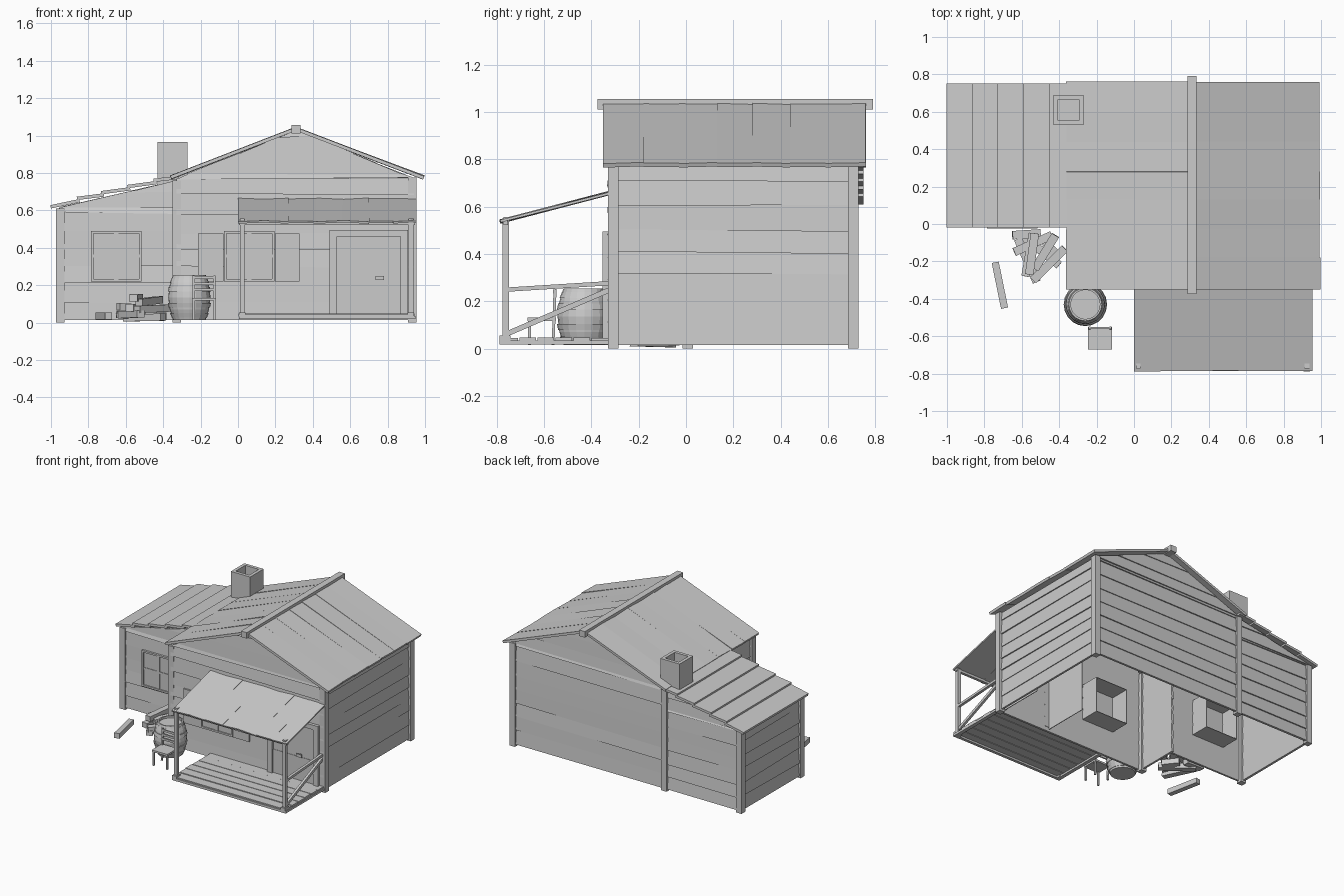
import bpy, bmesh, math, random
from mathutils import Vector as V

if "Cube" in bpy.data.objects:
    bpy.data.objects.remove(bpy.data.objects["Cube"])
random.seed(4)
R = lambda a: random.uniform(-a, a)


def build(name, hexas):
    """One object out of eight-cornered blocks, each given as two matching quads."""
    bm = bmesh.new()
    for a, b in hexas:
        p = [bm.verts.new(v) for v in a]
        q = [bm.verts.new(v) for v in b]
        bm.faces.new(p)
        bm.faces.new(q[::-1])
        for i in range(4):
            j = (i + 1) % 4
            bm.faces.new((p[i], q[i], q[j], p[j]))
    bmesh.ops.recalc_face_normals(bm, faces=bm.faces)
    me = bpy.data.meshes.new(name)
    bm.to_mesh(me)
    bm.free()
    ob = bpy.data.objects.new(name, me)
    bpy.context.collection.objects.link(ob)
    return ob


def box(x0, x1, y0, y1, z0, z1):
    q = lambda z: [(x0, y0, z), (x1, y0, z), (x1, y1, z), (x0, y1, z)]
    return q(z0), q(z1)


def beam(p, q, w, h):
    p, q = V(p), V(q)
    d = (q - p).normalized()
    s = d.cross(V((0, 0, 1)) if abs(d.z) < .95 else V((0, 1, 0))).normalized()
    u = s.cross(d)
    ring = [s * w / 2 * i + u * h / 2 * j for i, j in ((-1, -1), (1, -1), (1, 1), (-1, 1))]
    return [p + o for o in ring], [q + o for o in ring]


def slab(corners, t):
    c = [V(p) for p in corners]
    n = (c[1] - c[0]).cross(c[3] - c[0]).normalized()
    n = n if n.z > 0 else -n
    return c, [p + n * t for p in c]


def wall(name, axis, plane, out, lo, hi, top, breaks=()):
    """Lapped siding; lo(z) and hi(z) trim the board ends to the roof line."""
    def pt(s, d, z):
        return (s, plane + out * d, z) if axis == 'x' else (plane + out * d, s, z)
    zs = [.015]
    while zs[-1] < top - .13:
        zs.append(zs[-1] + .1 + R(.012))
    zs = sorted(zs + list(breaks)) + [top]
    parts = []
    for i, (z0, z1) in enumerate(zip(zs, zs[1:])):
        j = R(.006) if i else 0
        k = R(.003)
        up = z1 + (.008 if z1 < top and z1 not in breaks else 0)
        e = .016 + k
        outer = [pt(lo(z0), e, z0 + j), pt(hi(z0), e - k, z0 - j),
                 pt(hi(up), .008 - k, up), pt(lo(up), .008, up)]
        inner = [pt(lo(z0), 0, z0 + j), pt(hi(z0), 0, z0 - j),
                 pt(hi(up), -.005, up), pt(lo(up), -.005, up)]
        parts.append((inner, outer))
    build(name, parts)


# Siding of the main house: gable ends, long right wall, short left return
RX, RZ, EZ = .31, 1.03, .77
gl = lambda z: -.33 if z < EZ else RX - (RZ - z) / (RZ - EZ) * .64
gr = lambda z: .94 if z < EZ else RX + (RZ - z) / (RZ - EZ) * .63
wall("front_gable_wall", 'x', -.315, -1, gl, gr, RZ, (EZ,))
wall("back_gable_wall", 'x', .705, 1, gl, gr, RZ, (EZ,))
f0, f1 = (lambda z: -.32), (lambda z: .71)
wall("right_wall", 'y', .925, 1, f0, f1, .775)
wall("left_return_wall", 'y', -.32, -1, f0, lambda z: .02, .765)

# Siding of the side wing, cut to its single slope
wl = lambda z: -.955 if z < .615 else -.955 + (z - .615) / .145 * .625
wr = lambda z: -.32
wall("wing_front_wall", 'x', .005, -1, wl, wr, .755, (.615,))
wall("wing_back_wall", 'x', .705, 1, wl, wr, .755, (.615,))
wall("wing_left_wall", 'y', -.945, -1, lambda z: .01, f1, .615)

# Corner posts
posts = [(-.35, -.33, .76), (-.35, .685, .76), (.91, -.33, .775), (.91, .685, .775),
         (-.972, -.015, .61), (-.972, .685, .61)]
build("corner_posts", [box(x, x + .045, y, y + .045, 0, z) for x, y, z in posts])

# Main roof boards running down both slopes
for name, ex in (("roof_left_slope", -.36), ("roof_right_slope", .99)):
    ys = [-.35, -.18, -.03, .13, .28, .44, .59, .76]
    parts = []
    for a, b in zip(ys, ys[1:]):
        e = ex - math.copysign(abs(R(.006)), ex - RX)
        d, t = R(.004), R(.003)
        parts.append(slab([(RX, a, 1.025 + d), (RX, b, 1.025 - d),
                           (e, b, .768 - t), (e, a, .768 + t)], .018))
    build(name, parts)
build("ridge_beam", [box(.287, .335, -.375, .79, 1.01, 1.055)])

# Wing roof: overlapping boards along the depth
xs = [-1, -.86, -.73, -.59, -.45, -.33]
zr = lambda x: .61 + (x + 1) * .235
build("wing_roof", [slab([(a, -.02, zr(a) + (.012 if a > -1 else 0)), (b + .015, -.02, zr(b)),
                          (b + .015, .75, zr(b)), (a, .75, zr(a) + (.012 if a > -1 else 0))], .018)
                    for a, b in zip(xs, xs[1:])])

# Hollow chimney
cx0, cx1, cy0, cy1, w = -.43, -.27, .53, .69, .024
build("chimney", [box(cx0, cx1, cy0, cy0 + w, .66, .965), box(cx0, cx1, cy1 - w, cy1, .66, .965),
                  box(cx0, cx0 + w, cy0 + w, cy1 - w, .66, .965),
                  box(cx1 - w, cx1, cy0 + w, cy1 - w, .66, .965),
                  box(cx0 + w, cx1 - w, cy0 + w, cy1 - w, .66, .85)])


# Windows: frame with cross bars, pane and inner reveal
def window(name, x0, x1, z0, z1, y):
    t, m, c = .013, (x0 + x1) / 2, (z0 + z1) / 2
    f0, f1 = y - .028, y
    build(name + "_frame", [
        box(x0, x0 + t, f0, f1, z0, z1), box(x1 - t, x1, f0, f1, z0, z1),
        box(x0, x1, f0, f1, z0, z0 + t), box(x0, x1, f0, f1, z1 - t, z1),
        box(m - .012, m + .012, f0 + .004, f1, z0, z1),
        box(x0, x1, f0 + .005, f1, c - .008, c + .008)])
    build(name + "_pane", [box(x0 + .005, x1 - .005, y - .019, y - .015, z0 + .005, z1 - .005)])
    y0, y1, r = y - .01, y + .15, .004
    build(name + "_reveal", [box(x0, x0 + r, y0, y1, z0, z1), box(x1 - r, x1, y0, y1, z0, z1),
                             box(x0, x1, y0, y1, z0, z0 + r), box(x0, x1, y0, y1, z1 - r, z1)])


window("wing_window", -.785, -.515, .22, .49, .005)
window("main_window", -.075, .195, .22, .49, -.315)
build("shutters", [box(-.215, -.077, -.342, -.32, .22, .475), box(.197, .33, -.342, -.32, .22, .475)])

# Door with frame, planks, handle and inner reveal
build("door_frame", [box(.49, .53, -.353, -.31, .045, .495), box(.87, .91, -.353, -.31, .045, .495),
                     box(.53, .87, -.353, -.31, .46, .495)])
dz = [.045, .22, .37, .46]
build("door", [box(.53, .87, -.34 + .003 * (i % 2), -.315, a, b)
               for i, (a, b) in enumerate(zip(dz, dz[1:]))])
build("door_handle", [box(.735, .78, -.362, -.354, .228, .25), box(.75, .765, -.356, -.335, .233, .245)])
build("door_reveal", [box(.49, .495, -.31, .04, .03, .49), box(.89, .895, -.31, .04, .03, .49),
                      box(.49, .895, -.31, .04, .486, .49)])

# Porch: floor boards, joists, posts, railing and sloped roof
n = 6
build("porch_floor", [box(.002 + abs(R(.008)), .945 - abs(R(.006)), -.78 + i * .076,
                          -.709 + i * .076, .032, .046 + R(.002)) for i in range(n)])
build("porch_joists", [box(x, x + .028, -.785, -.33, .018, .034) for x in (.005, .92)]
      + [box(.005, .948, -.787, -.765, .018, .036)])
build("porch_posts", [box(x, x + .026, -.775, -.749, .04, .545) for x in (.01, .911)])
build("post_bases", [box(x - .005, x + .031, -.788, -.742, .018, .055) for x in (.01, .911)])
build("porch_railing", [beam((.925, -.752, .25), (.925, -.32, .277), .02, .018),
                        beam((.925, -.752, .065), (.925, -.32, .25), .018, .022)])
build("porch_roof_beam", [box(.005, .945, -.772, -.752, .522, .54)])
px = [0, .14, .27, .42, .56, .70, .83, .953]
parts = []
for a, b in zip(px, px[1:]):
    d, e = R(.004), R(.004)
    parts.append(slab([(a, -.325, .652 + d), (b, -.325, .652 - d),
                       (b, -.783 + e, .532 + d), (a, -.783 + e, .532 - d)], .011))
build("porch_roof", parts)
build("post_caps", [box(x, x + .026, -.772, -.746, .54, .556) for x in (.01, .911)])


# Barrel: staved profile spun round, with hoops
def lathe(name, prof, seg, loc):
    bm = bmesh.new()
    vs = [bm.verts.new((r, 0, z)) for r, z in prof]
    es = [bm.edges.new(p) for p in zip(vs, vs[1:])]
    bmesh.ops.spin(bm, geom=vs + es, cent=(0, 0, 0), axis=(0, 0, 1), angle=2 * math.pi, steps=seg)
    bmesh.ops.remove_doubles(bm, verts=bm.verts, dist=1e-4)
    bmesh.ops.recalc_face_normals(bm, faces=bm.faces)
    me = bpy.data.meshes.new(name)
    bm.to_mesh(me)
    bm.free()
    ob = bpy.data.objects.new(name, me)
    ob.location = loc
    bpy.context.collection.objects.link(ob)


bz = (-.26, -.43, .015)
lathe("barrel", [(0, 0), (.087, 0), (.105, .055), (.113, .12), (.105, .185), (.088, .24),
                 (.078, .24), (.078, .225), (0, .225)], 20, bz)
for i, (z, r0, r1) in enumerate(((.012, .094, .104), (.065, .110, .116), (.15, .116, .110), (.2, .104, .094))):
    lathe("barrel_hoop_%d" % i, [(r0 - .01, z), (r0, z), (r1, z + .025), (r1 - .01, z + .025)], 20, bz)

# Chair beside the barrel
legs = [box(x, x + .012, -.668, -.656, .015, .122) for x in (-.243, -.132)]
backs = [beam((x, -.562, .015), (x, -.553, .252), .012, .012) for x in (-.238, -.125)]
build("chair_legs", legs + backs)
build("chair_seat", [box(-.247, -.118, -.67, -.55, .118, .132)])
build("chair_slats", [box(-.24, -.122, -.562, -.552, z, z + .015) for z in (.168, .2, .233)])

# Firewood: stacked split logs plus one lying apart
logs = [(-.60, -.06, -.40, -.22, .035), (-.65, -.06, -.50, -.05, .035), (-.62, -.08, -.52, -.31, .035),
        (-.54, -.05, -.58, -.28, .075), (-.37, -.13, -.54, -.30, .075), (-.64, -.15, -.44, -.06, .075),
        (-.42, -.06, -.53, -.24, .112), (-.53, -.05, -.56, -.27, .125), (-.48, -.09, -.40, -.18, .035)]
build("firewood_pile", [beam((a, b, z + R(.012)), (c, d, z + R(.012)), .045, .038)
                        for a, b, c, d, z in logs])
build("loose_log", [beam((-.742, -.205, .035), (-.692, -.45, .035), .038, .038)])
